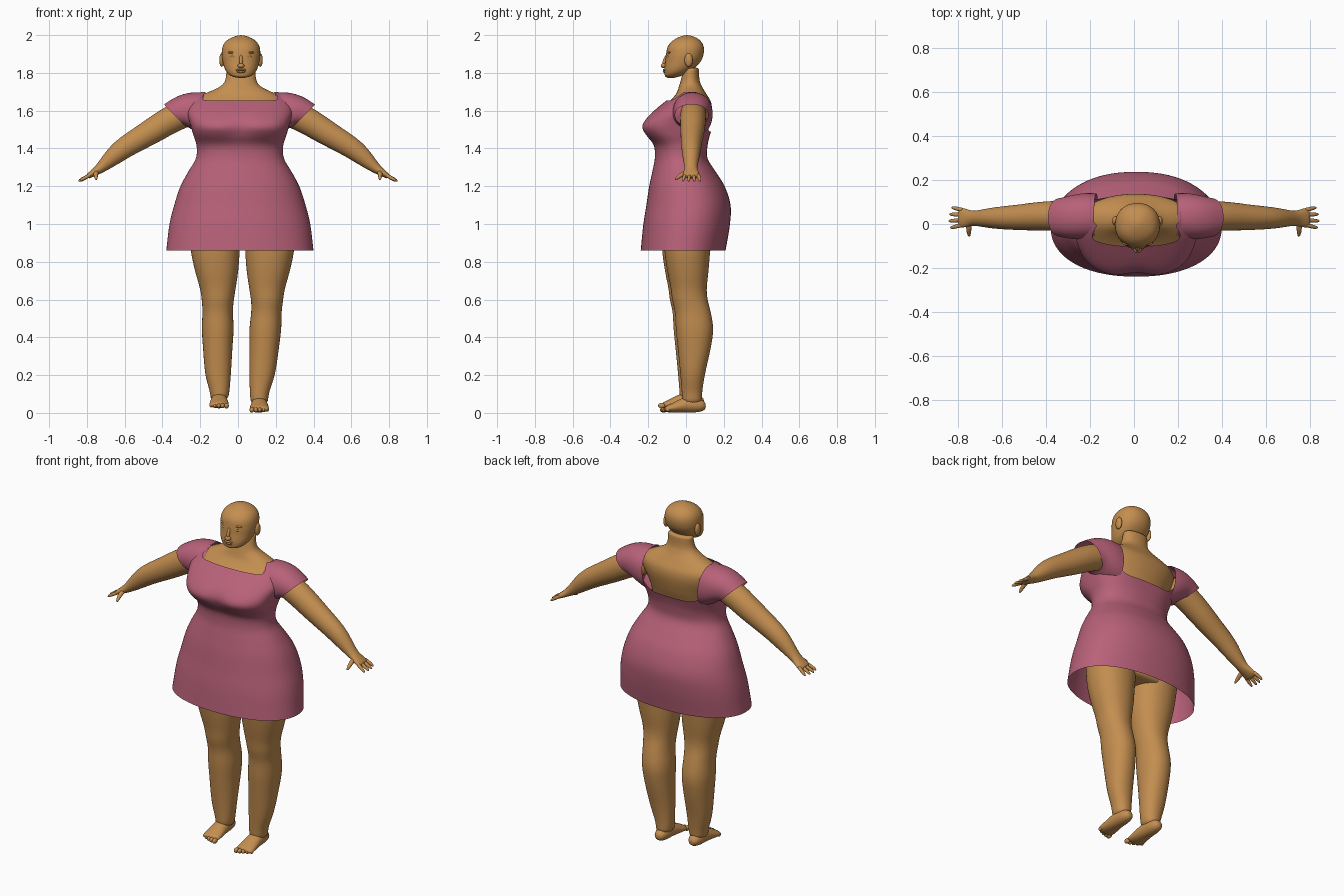
import bpy, bmesh
from math import sin, cos, pi, exp
from mathutils import Vector as V, Matrix


def material(name, col):
    m = bpy.data.materials.new(name)
    m.diffuse_color = (*col, 1)
    return m


SKIN = material("skin", (.55, .27, .08))
PINK = material("dress_pink", (.48, .12, .19))


def sg(v, n):
    return (1 if v >= 0 else -1) * abs(v) ** (2 / n)


def smooth(t):
    t = max(0, min(1, t))
    return t * t * (3 - 2 * t)


def sample(rows, z):
    """Smooth interpolation of profile rows keyed on their first value."""
    i = 0
    while i < len(rows) - 2 and z > rows[i + 1][0]:
        i += 1
    a, b = rows[i], rows[i + 1]
    p, q = rows[max(i - 1, 0)], rows[min(i + 2, len(rows) - 1)]
    h = b[0] - a[0]
    t = (z - a[0]) / h
    out = []
    for k in range(1, len(a)):
        m0 = (b[k] - p[k]) / (b[0] - p[0]) * h
        m1 = (q[k] - a[k]) / (q[0] - a[0]) * h
        out.append((2*t**3 - 3*t*t + 1) * a[k] + (t**3 - 2*t*t + t) * m0
                   + (3*t*t - 2*t**3) * b[k] + (t**3 - t*t) * m1)
    return out


def skin_loops(name, loops, mat, caps=True):
    """Bridge equal-length closed loops into a smooth subdivided surface."""
    bm = bmesh.new()
    vs = [[bm.verts.new(p) for p in l] for l in loops]
    n = len(vs[0])
    for a, b in zip(vs, vs[1:]):
        for i in range(n):
            j = (i + 1) % n
            bm.faces.new((a[i], a[j], b[j], b[i]))
    if caps:
        bm.faces.new(vs[0])
        bm.faces.new(vs[-1])
    bmesh.ops.recalc_face_normals(bm, faces=bm.faces)
    return finish(name, bm, mat, 1)


def finish(name, bm, mat, sub=0):
    me = bpy.data.meshes.new(name)
    bm.to_mesh(me)
    bm.free()
    ob = bpy.data.objects.new(name, me)
    bpy.context.collection.objects.link(ob)
    me.materials.append(mat)
    for f in me.polygons:
        f.use_smooth = True
    if sub:
        ob.modifiers.new("smooth", 'SUBSURF').levels = sub
        ob.modifiers["smooth"].render_levels = sub
    return ob


def ring(c, u, v, n=2, count=20):
    return [c + u * sg(cos(2*pi*i/count), n) + v * sg(sin(2*pi*i/count), n) for i in range(count)]


def column(name, rows, mat, count=24, samples=26):
    """Upright form from rows (z, x0, x1, y_front, y_back)."""
    loops = []
    for k in range(samples + 1):
        z = rows[0][0] + (rows[-1][0] - rows[0][0]) * k / samples
        x0, x1, y0, y1 = sample(rows, z)
        loops.append(ring(V(((x0+x1)/2, (y0+y1)/2, z)), V(((x1-x0)/2, 0, 0)),
                          V((0, (y1-y0)/2, 0)), 2.15, count))
    return skin_loops(name, loops, mat)


def tube(name, pts, mat, s=1, off=V((0, 0, 0)), count=16):
    """Limb along points (x, y, z, side radius, other radius), mirrored by s."""
    c = [V((p[0] * s, p[1], p[2])) + off for p in pts]
    loops = []
    for i, p in enumerate(pts):
        t = (c[min(i + 1, len(c) - 1)] - c[max(i - 1, 0)]).normalized()
        u = t.cross(V((0, 0, 1))).normalized()
        loops.append(ring(c[i], u * p[3], u.cross(t) * p[4], 2, count))
    return skin_loops(name, loops, mat)


def ball(name, c, r, mat=SKIN):
    bm = bmesh.new()
    bmesh.ops.create_uvsphere(bm, u_segments=16, v_segments=10, radius=1,
                              matrix=Matrix.Translation(c) @ Matrix.Diagonal((*r, 1)))
    return finish(name, bm, mat)


# dress body: z, half width, front y, back y, squareness
DRESS = [(.86, .39, -.24, .21, 2.2), (1.0, .373, -.226, .233, 2.2), (1.1, .348, -.21, .236, 2.2),
         (1.2, .315, -.195, .205, 2.2), (1.28, .272, -.178, .155, 2.2), (1.35, .232, -.165, .113, 2.2),
         (1.42, .23, -.172, .115, 2.3), (1.465, .245, -.212, .125, 2.6), (1.51, .258, -.24, .14, 2.7),
         (1.55, .27, -.222, .15, 2.6), (1.6, .285, -.17, .157, 2.4), (1.65, .272, -.108, .15, 2.4),
         (1.685, .238, -.065, .125, 2.3), (1.7, .2, -.04, .1, 2.2)]
loops = []
for k in range(41):
    loop = []
    for i in range(64):
        a = 2 * pi * i / 64
        s = sin(a)
        # neckline: straight in front, deep scoop behind
        top = 1.655 + .045 * smooth((s + .75) / .25) if s < 0 else 1.7 - .21 * smooth((s - .3) / .65)
        z = .86 + (top - .86) * k / 40
        rx, yf, yb, n = sample(DRESS, z)
        x = rx * sg(cos(a), n)
        y = (yf + yb) / 2 + (yb - yf) / 2 * sg(s, n)
        if s < 0:
            y += .02 * exp(-(x / .06) ** 2 - ((z - 1.51) / .05) ** 2)
        loop.append(V((x + .01, y, z)))
    loops.append(loop)
skin_loops("dress", loops, PINK, caps=False)

# torso and neck under the dress
column("torso", [(.9, -.24, .26, -.11, .12), (1.1, -.28, .3, -.16, .18), (1.2, -.26, .28, -.16, .16),
                 (1.35, -.19, .21, -.14, .09), (1.45, -.2, .22, -.16, .1), (1.52, -.22, .24, -.19, .122),
                 (1.6, -.245, .265, -.145, .138), (1.65, -.235, .255, -.088, .132),
                 (1.685, -.19, .21, -.055, .11), (1.705, -.14, .165, -.045, .098),
                 (1.73, -.09, .117, -.037, .084), (1.76, -.068, .098, -.028, .072),
                 (1.83, -.06, .09, -.01, .068)], SKIN, 32, 60)

# head
column("head", [(1.772, .005, .027, -.095, -.07), (1.78, -.03, .062, -.11, -.035),
                (1.795, -.053, .085, -.114, .0), (1.82, -.07, .102, -.115, .04),
                (1.86, -.082, .114, -.11, .078), (1.9, -.087, .119, -.106, .094),
                (1.94, -.082, .114, -.097, .094), (1.97, -.062, .094, -.072, .077),
                (1.99, -.028, .06, -.037, .048), (2.0, .006, .026, -.006, .014)], SKIN, 28, 34)
ball("nose_tip", (.016, -.117, 1.838), (.018, .016, .013))
tube("nose_bridge", [(.016, -.098, 1.9, .006, .006), (.016, -.11, 1.872, .009, .01),
                     (.016, -.12, 1.845, .011, .01), (.016, -.118, 1.832, .004, .004)], SKIN)
ball("upper_lip", (.016, -.112, 1.816), (.028, .011, .006))
ball("lower_lip", (.016, -.11, 1.806), (.024, .012, .007))
for s, side in ((1, "right"), (-1, "left")):
    ball("ear_" + side, (.016 + s * .102, .014, 1.868), (.013, .022, .036))
    ball("eye_" + side, (.016 + s * .04, -.088, 1.888), (.018, .014, .009))
    ball("brow_" + side, (.016 + s * .042, -.085, 1.908), (.028, .014, .007))

# measured on the +x leg
LEG = [(.045, .068, .158, -.02, .085), (.1, .063, .163, -.022, .085), (.2, .06, .195, -.03, .1),
       (.35, .06, .218, -.045, .133), (.45, .06, .23, -.055, .145), (.54, .07, .232, -.06, .13),
       (.6, .068, .24, -.075, .115), (.65, .06, .247, -.08, .11), (.75, .045, .275, -.1, .12),
       (.86, .037, .298, -.115, .13), (1.05, .03, .31, -.12, .16)]
FOOT = [(.113, .105, .035, .01, .01), (.113, .096, .035, .03, .028), (.113, .05, .043, .042, .043),
        (.113, 0, .045, .044, .044), (.113, -.05, .031, .05, .03), (.113, -.095, .021, .054, .02),
        (.113, -.115, .018, .048, .013)]
ARM = [(.2, .04, 1.61, .07, .075), (.33, .037, 1.572, .07, .075), (.43, .036, 1.507, .067, .071),
       (.52, .03, 1.453, .059, .063), (.6, .028, 1.406, .053, .058), (.655, .027, 1.363, .047, .051),
       (.71, .026, 1.312, .036, .034), (.74, .026, 1.287, .033, .025), (.765, .027, 1.271, .043, .019),
       (.79, .029, 1.255, .046, .015), (.8, .029, 1.249, .036, .01)]
# sleeve hoops: top x, top z, bottom x, bottom z, centre y, half depth
SLEEVE = [(.19, 1.697, .17, 1.46, .035, .105), (.24, 1.7, .2, 1.47, .035, .108),
          (.3, 1.69, .24, 1.49, .033, .104), (.355, 1.665, .265, 1.51, .03, .096),
          (.4, 1.633, .287, 1.518, .03, .088)]

for s, side in ((1, "right"), (-1, "left")):
    # leg, with the left one shifted inward near the hip and lifted at the foot
    rows = []
    for z, x0, x1, y0, y1 in LEG:
        d = .01 + .037 * min(z / .6, 1)
        rows.append((z + (.02 if z < .06 else 0), -x1 + d, -x0 + d, y0 - .012, y1 - .01)
                    if s < 0 else (z, x0, x1, y0, y1))
    column("leg_" + side, rows, SKIN, 24, 30)
    lift = V((.013, -.01, .022)) if s < 0 else V((0, 0, 0))
    tube("foot_" + side, FOOT, SKIN, s, lift)
    for i in range(5):
        r = .015 - .0015 * i
        ball("toe_%s_%d" % (side, i + 1),
             V((s * (.074 + .0205 * i), -.118 + .003 * i * i * .5, .016)) + lift,
             (r * .85, r * 1.3, r))

    # arm with palm, fingers and thumb
    tube("arm_" + side, ARM, SKIN, s, count=20)
    for i in range(4):
        y, e = .063 - .022 * i, .074 - .03 * i
        tip = (.832, .842, .845, .838)[i]
        tube("finger_%s_%d" % (side, i + 1),
             [(.775, y, 1.264, .011, .011), (.8, y * .6 + e * .4, 1.25, .01, .01),
              (tip - .012, e, 1.236, .009, .009), (tip, e, 1.226, .004, .004)], SKIN, s, count=10)
    tube("thumb_" + side, [(.75, .01, 1.278, .015, .014), (.753, -.02, 1.264, .013, .012),
                           (.752, -.045, 1.245, .01, .01), (.75, -.058, 1.233, .004, .004)],
         SKIN, s, count=10)

    # cap sleeve
    hoops = []
    for tx, tz, bx, bz, cy, ry in SLEEVE:
        c = V((s * (tx + bx) / 2 + .008, cy, (tz + bz) / 2))
        hoops.append(ring(c, V((0, ry, 0)), V((s * (tx - bx) / 2, 0, (tz - bz) / 2)), 2.2, 28))
    skin_loops("sleeve_" + side, hoops, PINK, caps=False)
